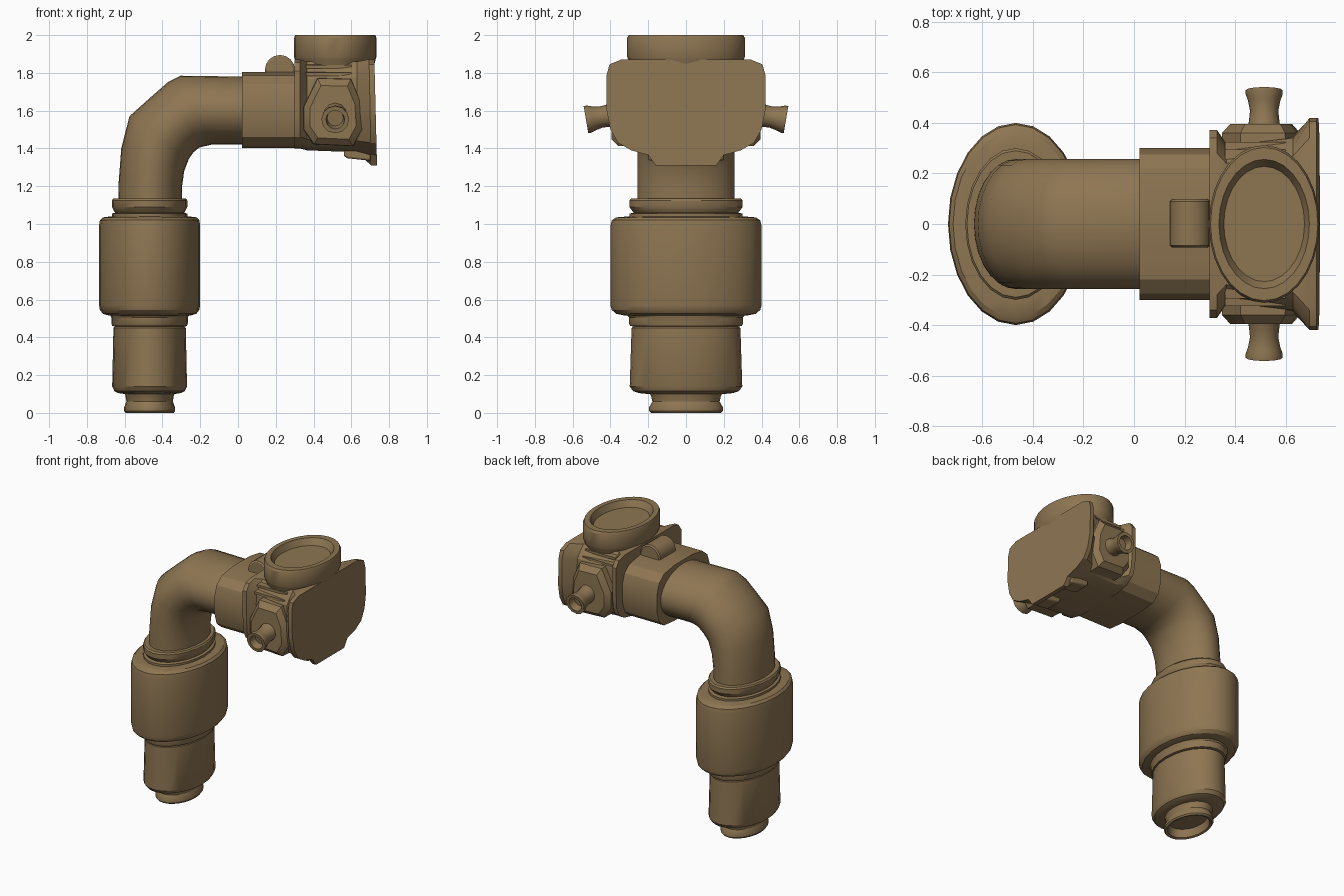
import bpy, bmesh, math
from mathutils import Vector

mat = bpy.data.materials.new("brown_plastic")
mat.diffuse_color = (0.27, 0.18, 0.085, 1)


def loft(name, rings, angle=30, bevel=0):
    """Skin a list of equal-length point rings and cap both ends."""
    bm = bmesh.new()
    vs = [[bm.verts.new(p) for p in r] for r in rings]
    n = len(rings[0])
    for a, b in zip(vs, vs[1:]):
        for i in range(n):
            j = (i + 1) % n
            bm.faces.new((a[i], a[j], b[j], b[i]))
    bm.faces.new(vs[0])
    bm.faces.new(vs[-1])
    bmesh.ops.recalc_face_normals(bm, faces=bm.faces)
    me = bpy.data.meshes.new(name)
    bm.to_mesh(me)
    bm.free()
    ob = bpy.data.objects.new(name, me)
    bpy.context.collection.objects.link(ob)
    me.materials.append(mat)
    if bevel:
        m = ob.modifiers.new("bevel", 'BEVEL')
        m.width, m.segments, m.limit_method = bevel, 2, 'ANGLE'
    bpy.ops.object.select_all(action='DESELECT')
    ob.select_set(True)
    bpy.context.view_layer.objects.active = ob
    bpy.ops.object.shade_smooth_by_angle(angle=math.radians(angle))
    return ob


def ellipse(c, u, v, n=24):
    c, u, v = Vector(c), Vector(u), Vector(v)
    return [c + u * math.cos(2 * math.pi * i / n) + v * math.sin(2 * math.pi * i / n)
            for i in range(n)]


def oval_lathe(name, cx, ratio, profile, n=24):
    """Profile of (z, y radius); the x radius is scaled by ratio."""
    return loft(name, [ellipse((cx, 0, z), (r * ratio, 0, 0), (0, r, 0), n) for z, r in profile])


def mirrored(half, x):
    """Half section of (y, z) mirrored into a full ring; x is a function of z."""
    return [Vector((x(z), y, z)) for y, z in half] + \
           [Vector((x(z), -y, z)) for y, z in reversed(half)]


CX = -0.468
# Handle: nozzle, lower barrel, collar, wide grip and upper collar
oval_lathe("lower_nozzle", CX, 0.69, [
    (0.06, 0.14), (0.06, 0.15), (0.005, 0.165), (0, 0.185), (0.01, 0.195), (0.03, 0.195),
    (0.06, 0.178), (0.09, 0.185), (0.12, 0.20)])
oval_lathe("lower_barrel", CX, 0.665, [
    (0.10, 0.15), (0.10, 0.20), (0.105, 0.25), (0.115, 0.28), (0.14, 0.298),
    (0.45, 0.288), (0.46, 0.27), (0.49, 0.27)])
oval_lathe("lower_collar", CX, 0.67, [
    (0.455, 0.26), (0.46, 0.295), (0.475, 0.302), (0.505, 0.302), (0.515, 0.31), (0.53, 0.31)])
oval_lathe("wide_grip", CX, 0.67, [
    (0.515, 0.25), (0.515, 0.32), (0.525, 0.37), (0.545, 0.393), (0.57, 0.40), (0.99, 0.40),
    (1.02, 0.393), (1.035, 0.37), (1.04, 0.31), (1.04, 0.25)])
oval_lathe("upper_collar", CX, 0.665, [
    (1.03, 0.25), (1.03, 0.30), (1.055, 0.30), (1.06, 0.275), (1.07, 0.285), (1.09, 0.30),
    (1.125, 0.30), (1.135, 0.29), (1.135, 0.25)])

# Bent pipe: outer and inner outline pairs in the xz plane
pairs = [(-.635, 1.05, -.297, 1.05), (-.632, 1.22, -.296, 1.20), (-.618, 1.40, -.285, 1.28),
         (-.575, 1.57, -.26, 1.345), (-.475, 1.66, -.235, 1.38), (-.37, 1.752, -.205, 1.405),
         (-.305, 1.785, -.14, 1.42), (.05, 1.78, .05, 1.42)]
pipe = []
for ox, oz, ix, iz in pairs:
    o, i = Vector((ox, 0, oz)), Vector((ix, 0, iz))
    pipe.append(ellipse((o + i) / 2, (o - i) / 2, (0, 0.258, 0), 28))
loft("bent_pipe", pipe, 35)

# Sleeve joining pipe and head
sleeve = [(.10, 1.805), (.22, 1.785), (.275, 1.74), (.30, 1.67), (.30, 1.54), (.275, 1.46),
          (.22, 1.415), (.10, 1.403)]
loft("sleeve", [mirrored(sleeve, lambda z: 0.022), mirrored(sleeve, lambda z: 0.32)], 28)
loft("round_latch", [ellipse((.222, y, 1.815), (r, 0, 0), (0, 0, r), 16)
                     for y, r in ((-.092, .07), (-.085, .08), (.09, .08), (.098, .07))])

# Head body: rear flange, waist and flared front plate
flange = [(.28, 1.87), (.34, 1.855), (.372, 1.81), (.372, 1.62), (.365, 1.52), (.34, 1.46),
          (.28, 1.42), (.20, 1.402), (.16, 1.40)]
waist = [(.24, 1.86), (.28, 1.82), (.31, 1.77), (.32, 1.60), (.32, 1.52), (.30, 1.45),
         (.26, 1.41), (.20, 1.395), (.16, 1.39)]
flare = [(.27, 1.86), (.31, 1.82), (.34, 1.78), (.35, 1.60), (.34, 1.51), (.32, 1.44),
         (.27, 1.40), (.20, 1.385), (.16, 1.38)]
plate = [(.34, 1.872), (.405, 1.845), (.42, 1.79), (.42, 1.60), (.40, 1.50), (.36, 1.43),
         (.29, 1.39), (.20, 1.365), (.16, 1.31)]
loft("head_body", [
    mirrored(flange, lambda z: .298), mirrored(flange, lambda z: .328),
    mirrored(waist, lambda z: .365), mirrored(flare, lambda z: .63),
    mirrored(plate, lambda z: .705 - (z - 1.31) * .02),
    mirrored(plate, lambda z: .736 - (z - 1.31) * .025)], 25)

# Top ring with shallow dish
oval_lathe("top_ring", .515, .70, [
    (1.83, .26), (1.83, .29), (1.87, .305), (1.885, .312), (1.985, .312), (2.0, .303),
    (2.0, .256), (1.955, .228), (1.955, .20)], 28)

# Side details, repeated on both sides
boss = [(.345, 1.62), (.345, 1.50), (.40, 1.42), (.61, 1.41), (.66, 1.50), (.65, 1.65),
        (.60, 1.77), (.42, 1.775)]
for s, side in ((-1, "front"), (1, "back")):
    def boss_ring(y, k):
        return [Vector((.505 + (x - .505) * k, s * y, 1.585 + (z - 1.585) * k)) for x, z in boss]
    loft(side + "_boss", [boss_ring(.28, 1), boss_ring(.36, .98), boss_ring(.395, .78)], 25)

    # Flared hollow stub, tilted slightly down
    axis = Vector((0, s * .985, -.17))
    up = Vector((0, s * .17, .985))
    base = Vector((.515, s * .37, 1.58))
    stub = [(0, .066), (.04, .06), (.08, .056), (.12, .064), (.145, .073), (.162, .073),
            (.162, .05), (.11, .043), (.11, .02)]
    loft(side + "_stub", [ellipse(base + axis * d, (r, 0, 0), up * r, 12) for d, r in stub], 35)

    # Shoulder ribs under the ring
    for k, (y, z) in enumerate(((.315, 1.795), (.285, 1.835))):
        loft(f"{side}_rib_{k + 1}", [
            [Vector((x, s * (y + dy), z + dz)) for dy, dz in
             ((-.07, -.012), (.01, -.012), (.01, .006), (-.07, .014))] for x in (.36, .60)])

    # Foot under the front plate
    loft(side + "_foot", [
        [Vector((x, s * y, z)) for x, z in
         ((.56, 1.40), (.56, 1.36), (.58, 1.348), (.70, 1.335), (.71, 1.40))] for y in (.08, .20)],
        bevel=.01)
